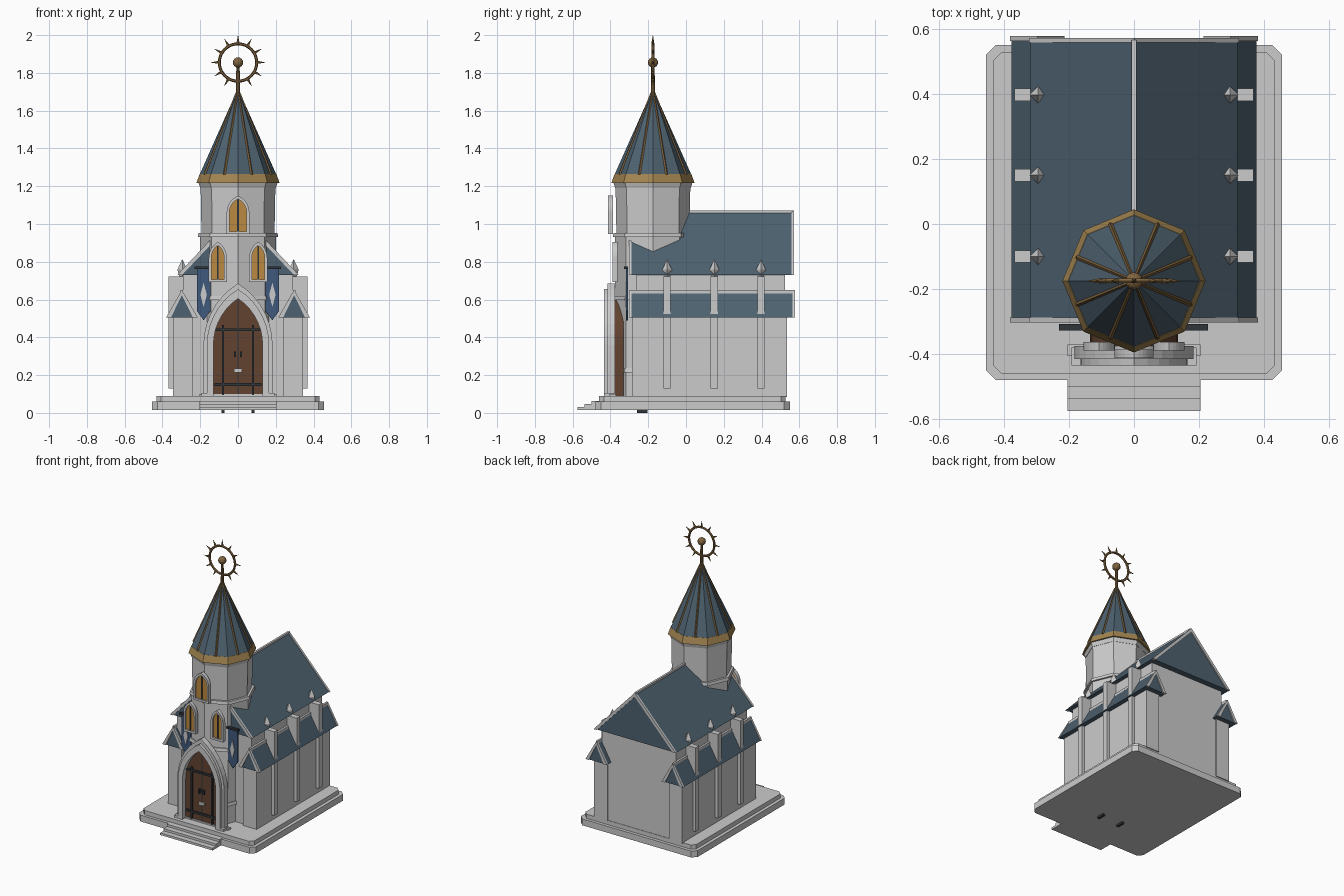
import bpy, bmesh
from math import sin, cos, asin, pi, radians
from mathutils import Vector

if "Cube" in bpy.data.objects:
    bpy.data.objects.remove(bpy.data.objects["Cube"])

def mat(name, r, g, b):
    m = bpy.data.materials.new(name)
    m.diffuse_color = (r, g, b, 1)
    m.use_nodes = True
    m.node_tree.nodes["Principled BSDF"].inputs["Base Color"].default_value = m.diffuse_color
    return m

BLUE = mat("slate", 0.075, 0.12, 0.16)
CLOTH = mat("cloth", 0.05, 0.10, 0.20)
GOLD = mat("gold", 0.36, 0.23, 0.08)
BRONZE = mat("bronze", 0.22, 0.13, 0.05)
WOOD = mat("wood", 0.12, 0.055, 0.03)
IRON = mat("iron", 0.03, 0.035, 0.04)
GLASS = mat("glass", 0.5, 0.25, 0.05)
TY = -0.175  # tower axis

def finish(bm, name, m=None):
    bmesh.ops.recalc_face_normals(bm, faces=bm.faces)
    me = bpy.data.meshes.new(name)
    bm.to_mesh(me)
    bm.free()
    o = bpy.data.objects.new(name, me)
    bpy.context.collection.objects.link(o)
    if m:
        me.materials.append(m)
    return o

def extrude(name, pts, vec, m=None):
    """Closed outline of 3D points pushed along vec."""
    bm = bmesh.new()
    f = bm.faces.new([bm.verts.new(p) for p in pts])
    r = bmesh.ops.extrude_face_region(bm, geom=[f])
    vs = [v for v in r["geom"] if isinstance(v, bmesh.types.BMVert)]
    bmesh.ops.translate(bm, verts=vs, vec=vec)
    return finish(bm, name, m)

def slab(name, prof, y0, y1, m=None):
    return extrude(name, [(x, y0, z) for x, z in prof], (0, y1 - y0, 0), m)

def box(name, x0, x1, y0, y1, z0, z1, m=None):
    return slab(name, [(x0, z0), (x1, z0), (x1, z1), (x0, z1)], y0, y1, m)

def cone(name, c, r0, r1, z0, z1, n=8, m=None, rot=0):
    """Faceted drum or cone between z0 and z1."""
    bm = bmesh.new()
    bmesh.ops.create_cone(bm, cap_ends=True, segments=n, radius1=r0, radius2=r1, depth=z1 - z0)
    o = finish(bm, name, m)
    o.location = (c[0], c[1], (z0 + z1) / 2)
    o.rotation_euler.z = rot
    return o

def rod(name, a, b, r0, r1, n=6, m=None):
    a, b = Vector(a), Vector(b)
    o = cone(name, (0, 0), r0, r1, 0, (b - a).length, n, m)
    o.location = (a + b) / 2
    o.rotation_euler = (b - a).to_track_quat('Z', 'Y').to_euler()
    return o

def arch(cx, w, z0, spring, rise, n=7):
    """Pointed arch outline, right foot to left foot."""
    R = (w * w + rise * rise) / (2 * w)
    am = asin(min(1, rise / R))
    half = [(w - R + R * cos(am * i / n), spring + R * sin(am * i / n)) for i in range(n + 1)]
    right = [(w, z0)] + half
    return [(cx + x, z) for x, z in right] + [(cx - x, z) for x, z in reversed(right[:-1])]

def chamfered(name, x, y0, y1, c, z0, z1):
    p = [(x - c, y0), (x, y0 + c), (x, y1 - c), (x - c, y1),
         (c - x, y1), (-x, y1 - c), (-x, y0 + c), (c - x, y0)]
    return extrude(name, [(a, b, z0) for a, b in p], (0, 0, z1 - z0))

# plinth and steps
chamfered("plinth_lower", 0.455, -0.48, 0.55, 0.03, 0.015, 0.06)
chamfered("plinth_upper", 0.432, -0.46, 0.528, 0.025, 0.06, 0.09)
for i in range(3):
    box("step", -0.205, 0.205, -0.575 + 0.038 * i, -0.45, 0.015 + 0.015 * i, 0.03 + 0.016 * i)
box("door_sill", -0.205, 0.205, -0.405, -0.37, 0.09, 0.1)
for s in (-1, 1):
    box("bolt_foot", s * 0.08 - 0.008, s * 0.08 + 0.008, -0.26, -0.205, 0, 0.02, IRON)

# nave and its gable roof
box("nave", -0.29, 0.29, -0.265, 0.525, 0.085, 0.74)

def roof(name, cx, hw, z0, z1, y0, y1):
    slab(name, [(cx - hw, z0), (cx + hw, z0), (cx, z1)], y0, y1, BLUE)
    for s in (-1, 1):  # rake trim along each gable edge
        k = 0.022
        for a in (y0 - 0.007, y1 - 0.007):
            slab(name + "_rake", [(cx + s * (hw + 0.004), z0), (cx, z1 + 0.006), (cx, z1 - k),
                                  (cx + s * (hw - k), z0)], a, a + 0.014)
    box(name + "_ridge", cx - 0.007, cx + 0.007, y0, y1, z1 - 0.012, z1 + 0.006)

roof("nave_roof", 0, 0.318, 0.73, 1.065, -0.295, 0.565)

# side aisles, buttresses, pinnacles, banners
for s in (-1, 1):
    a, b = sorted((s * 0.24, s * 0.345))
    box("aisle", a, b, -0.285, 0.535, 0.085, 0.52)
    roof("aisle_roof", s * 0.297, 0.08, 0.505, 0.645, -0.295, 0.57)
    a, b = sorted((s * 0.26, s * 0.367))
    for y in (-0.1, 0.15, 0.397):
        box("buttress", a, b, y - 0.019, y + 0.019, 0.13, 0.722)
        cone("pinnacle_base", (s * 0.295, y), 0.015, 0.026, 0.72, 0.758, 4)
        cone("pinnacle_tip", (s * 0.295, y), 0.026, 0.001, 0.758, 0.812, 4)
    c = s * 0.182
    slab("banner", [(c - 0.036, 0.765), (c + 0.036, 0.765), (c + 0.036, 0.54),
                    (c, 0.49), (c - 0.036, 0.54)], -0.318, -0.308, CLOTH)
    slab("banner_emblem", [(c, 0.69), (c + 0.017, 0.625), (c, 0.56), (c - 0.017, 0.625)],
         -0.324, -0.316)
    box("banner_rod", c - 0.048, c + 0.045, -0.327, -0.308, 0.763, 0.776, IRON)

# octagonal tower
T = (0, TY)
cone("tower_lower", T, 0.203, 0.2, 0.085, 0.94)
cone("tower_upper", T, 0.193, 0.198, 0.93, 1.2)
for z in (0.215, 0.598, 0.93):
    cone("tower_band", T, 0.213, 0.209, z, z + 0.022)
cone("tower_cornice", T, 0.2, 0.21, 1.19, 1.222)
cone("gold_eave", T, 0.22, 0.203, 1.218, 1.265, m=GOLD)
cone("spire", T, 0.203, 0.008, 1.262, 1.7, m=BLUE)
for k in range(8):
    d = Vector((cos(radians(22.5 + 45 * k)), sin(radians(22.5 + 45 * k)), 0))
    o = Vector((0, TY, 0))
    rod("spire_rib", o + d * 0.189 + Vector((0, 0, 1.262)), o + d * 0.009 + Vector((0, 0, 1.695)),
        0.007, 0.005, 4, BRONZE)

# sun finial
C = Vector((0, TY, 1.855))
cone("finial_pole", T, 0.011, 0.009, 1.67, 1.83, 8, BRONZE)
bpy.ops.mesh.primitive_torus_add(major_radius=0.099, minor_radius=0.008, major_segments=32,
                                 minor_segments=6, location=C, rotation=(pi / 2, 0, 0))
ring = bpy.context.object
ring.name = "finial_ring"
ring.data.materials.append(BRONZE)
bpy.ops.mesh.primitive_uv_sphere_add(segments=12, ring_count=8, radius=0.027, location=C)
ball = bpy.context.object
ball.name = "finial_ball"
ball.data.materials.append(BRONZE)
for k in range(12):
    d = Vector((sin(k * pi / 6), 0, cos(k * pi / 6)))
    if k != 6:
        rod("finial_ray", C + d * 0.1, C + d * 0.145, 0.009, 0.0005, 5, BRONZE)

# portal: nested pointed frames, door leaf and ironwork
def frame(name, cx, wo, wi, z0, spring, ro, ri, y0, y1, m=None):
    slab(name, arch(cx, wo, z0, spring, ro) + arch(cx, wi, z0, spring, ri)[::-1], y0, y1, m)

frame("portal_outer", 0, 0.183, 0.15, 0.09, 0.36, 0.325, 0.28, -0.415, -0.375)
frame("portal_inner", 0, 0.165, 0.13, 0.09, 0.36, 0.295, 0.245, -0.435, -0.385)
slab("door", arch(0, 0.135, 0.09, 0.36, 0.25), -0.398, -0.33, WOOD)
box("door_gap", -0.003, 0.003, -0.402, -0.39, 0.09, 0.6, IRON)
for z in (0.15, 0.44):
    box("door_strap", -0.125, 0.125, -0.408, -0.395, z - 0.007, z + 0.007, IRON)
for s in (-1, 1):
    box("door_bar", s * 0.08 - 0.006, s * 0.08 + 0.006, -0.406, -0.395, 0.095, 0.465, IRON)
    box("door_handle", s * 0.016 - 0.006, s * 0.016 + 0.006, -0.413, -0.395, 0.295, 0.325, IRON)
    box("portal_foot", s * 0.168 - 0.024, s * 0.168 + 0.024, -0.435, -0.38, 0.09, 0.105)
box("door_lock", -0.02, 0.02, -0.41, -0.395, 0.215, 0.235)

# lancet windows
def window(cx, w, z0, spring, rise, y):
    frame("window_frame", cx, w, w - 0.014, z0, spring, rise, rise - 0.018, y - 0.012, y + 0.014)
    slab("window_glass", arch(cx, w - 0.012, z0, spring, rise - 0.016), y, y + 0.01, GLASS)
    box("window_mullion", cx - 0.004, cx + 0.004, y - 0.006, y + 0.004, z0, spring + rise - 0.02, IRON)
    box("window_sill", cx - w, cx + w, y - 0.012, y + 0.014, z0 - 0.008, z0 + 0.006)

window(0, 0.06, 0.955, 1.06, 0.09, -0.4)
for s in (-1, 1):
    window(s * 0.107, 0.048, 0.7, 0.82, 0.085, -0.377)
